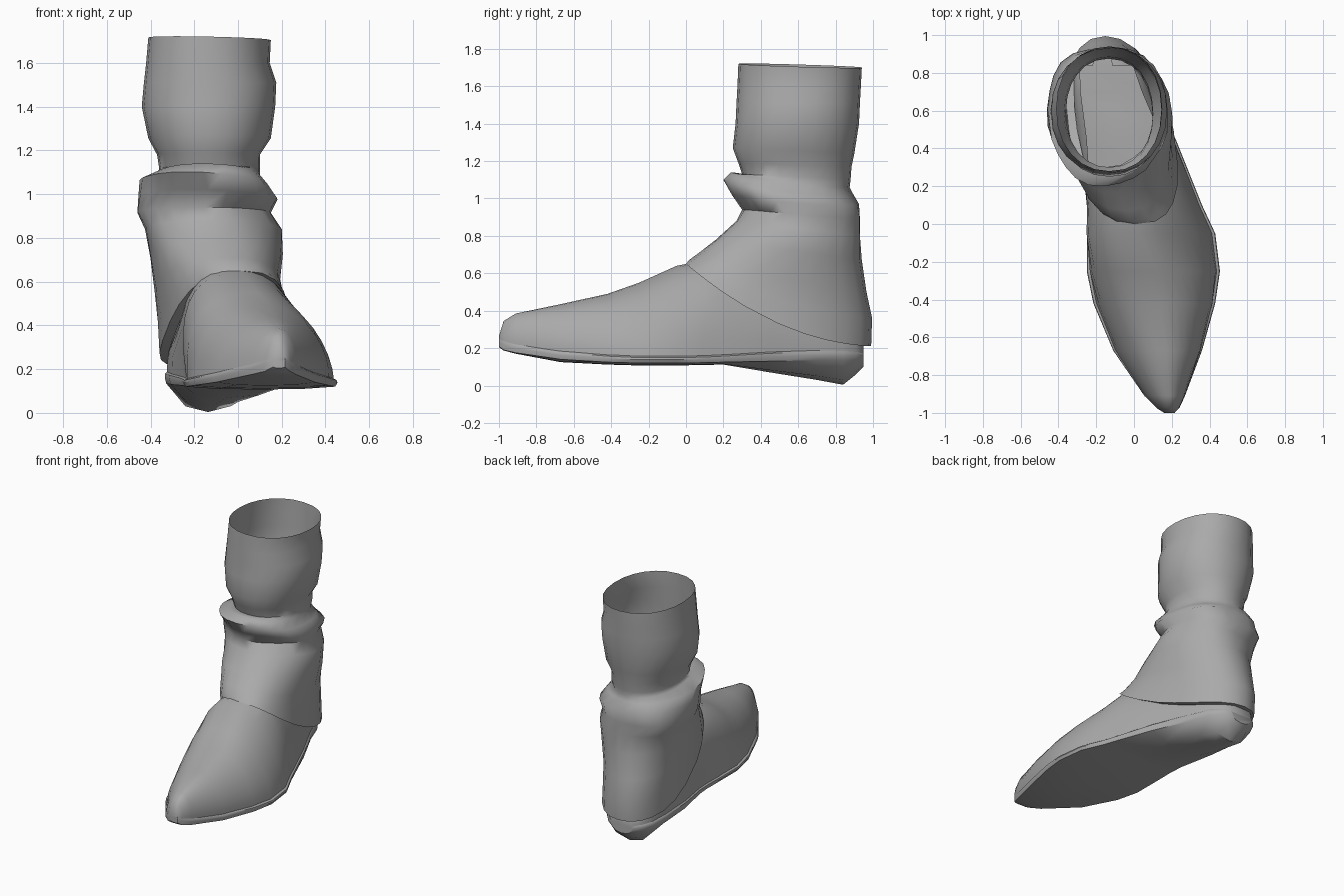
import bpy, bmesh, math

grey = bpy.data.materials.new("grey leather")
grey.diffuse_color = (0.4, 0.4, 0.4, 1)


def loft(name, rows, closed=False, caps=False, angle=40, cut=None):
    """Skin a list of equally long point rows; drop faces where cut() is true."""
    bm = bmesh.new()
    vr = [[bm.verts.new(p) for p in row] for row in rows]
    n = len(rows[0])
    for a, b in zip(vr, vr[1:]):
        for i in range(n if closed else n - 1):
            j = (i + 1) % n
            bm.faces.new((a[i], a[j], b[j], b[i]))
    if caps:
        bm.faces.new(vr[0])
        bm.faces.new(vr[-1])
    bmesh.ops.recalc_face_normals(bm, faces=bm.faces)
    if cut:
        gone = [f for f in bm.faces if cut(f.calc_center_median())]
        bmesh.ops.delete(bm, geom=gone, context='FACES')
    me = bpy.data.meshes.new(name)
    bm.to_mesh(me)
    bm.free()
    ob = bpy.data.objects.new(name, me)
    me.materials.append(grey)
    bpy.context.collection.objects.link(ob)
    bpy.ops.object.select_all(action='DESELECT')
    ob.select_set(True)
    bpy.context.view_layer.objects.active = ob
    bpy.ops.object.shade_smooth_by_angle(angle=math.radians(angle))
    return ob


def spow(v, p):
    return math.copysign(abs(v) ** p, v)


def ring(xl, xr, yf, yb, zf, zb, skew=0, sag=0, wob=0, phase=0, tilt=0, p=0.93, n=24):
    """Tilted oval round the leg: left, right, front, back, front z, back z."""
    cx, w, cy, d = (xl + xr) / 2, (xr - xl) / 2, (yf + yb) / 2, (yb - yf) / 2
    pts = []
    for i in range(n):
        a = 2 * math.pi * i / n
        # p makes the front half boxier
        q = p if math.sin(a) > 0 else 0.93
        c, s = spow(math.cos(a), q), spow(math.sin(a), q)
        # wrinkles vanish at the four extremes so the outline stays true
        k = 1 + wob * math.sin(2 * a) * math.sin(3 * a + phase)
        x = cx + w * k * c + skew * s
        z = zb + (zf - zb) * (1 + s) / 2 - sag * (1 - s * s) + tilt * c
        pts.append((x, cy - d * k * s, z))
    return pts


# Leg: plain cuff, pinched neck, slouched folds, ankle flaring to a slanted hem
loft("slouch_shaft", [
    ring(-0.41, 0.15, 0.28, 0.94, 1.72, 1.70, tilt=-0.006),
    ring(-0.42, 0.145, 0.275, 0.935, 1.60, 1.60),
    ring(-0.43, 0.175, 0.27, 0.93, 1.51, 1.51),
    ring(-0.44, 0.17, 0.265, 0.925, 1.40, 1.40),
    ring(-0.41, 0.15, 0.25, 0.90, 1.27, 1.24),
    ring(-0.37, 0.10, 0.28, 0.885, 1.19, 1.17),
    ring(-0.36, 0.10, 0.30, 0.88, 1.13, 1.10),
    ring(-0.37, 0.10, 0.24, 0.875, 1.14, 1.06, sag=0.01, tilt=-0.005),
    ring(-0.45, 0.14, 0.20, 0.89, 1.10, 1.03, sag=0.015, tilt=-0.015, wob=0.04),
    ring(-0.455, 0.18, 0.245, 0.925, 1.02, 0.97, sag=0.01, tilt=-0.01, wob=0.05, phase=1),
    ring(-0.46, 0.15, 0.30, 0.93, 0.94, 0.89, wob=0.06, phase=2),
    ring(-0.425, 0.20, 0.27, 0.93, 0.88, 0.80, wob=0.05, phase=3),
    ring(-0.40, 0.205, 0.16, 0.94, 0.78, 0.67, skew=0.02, wob=0.03, phase=4),
    ring(-0.375, 0.185, 0.07, 0.965, 0.71, 0.50, skew=0.05, sag=0.03, p=0.85),
    ring(-0.355, 0.19, 0.015, 0.995, 0.67, 0.36, skew=0.07, sag=0.06, p=0.78),
    ring(-0.345, 0.21, 0.0, 0.99, 0.65, 0.21, skew=0.08, sag=0.10, p=0.75),
    # hem turned in
    ring(-0.30, 0.165, 0.05, 0.945, 0.63, 0.215, skew=0.08, sag=0.09, p=0.75),
], closed=True, angle=65)

# Stations along the foot:
# y, left, right, seam z, sole edge z, keel z, crest x, crest z
stations = [
    (-1.0, 0.16, 0.215, 0.25, 0.21, 0.205, 0.19, 0.265),
    (-0.975, 0.12, 0.24, 0.24, 0.19, 0.187, 0.19, 0.345),
    (-0.91, 0.055, 0.27, 0.222, 0.175, 0.17, 0.19, 0.385),
    (-0.67, -0.11, 0.36, 0.185, 0.14, 0.125, 0.17, 0.435),
    (-0.42, -0.215, 0.43, 0.165, 0.125, 0.112, 0.14, 0.49),
    (-0.25, -0.25, 0.455, 0.157, 0.12, 0.107, 0.09, 0.55),
    (-0.05, -0.25, 0.43, 0.157, 0.12, 0.107, 0.02, 0.64),
    (0.1, -0.25, 0.36, 0.16, 0.122, 0.11, 0.0, 0.67),
    (0.2, -0.26, 0.32, 0.165, 0.125, 0.112, -0.02, 0.67),
    (0.45, -0.315, 0.22, 0.18, 0.13, 0.07, -0.05, 0.58),
    (0.7, -0.335, 0.10, 0.188, 0.135, 0.03, -0.12, 0.45),
    (0.84, -0.325, 0.05, 0.185, 0.135, 0.004, -0.15, 0.35),
    (0.91, -0.29, -0.01, 0.18, 0.138, 0.06, -0.15, 0.28),
    (0.95, -0.24, -0.06, 0.17, 0.14, 0.10, -0.16, 0.24),
]


# Foot upper: arched sections, full on the inner side, sloping on the outer
def arch(y, xl, xr, seam, edge, keel, cx, cz, n=18):
    mid, w = (xl + xr) / 2, (xr - xl) / 2 * 0.955
    outer = 1.15 if y < 0 else 0.95
    inner = 0.9 if y < -0.5 or y > 0.3 else 0.75
    pts = []
    for i in range(n + 1):
        a = math.pi * i / n
        p = outer if a < math.pi / 2 else inner
        s, c = abs(math.sin(a)) ** p, spow(math.cos(a), p)
        pts.append((mid + w * c + (cx - mid) * s, y, seam - 0.01 + (cz - seam + 0.01) * s))
    return pts


# Sole: rounded welt at the rim, belly dropping to a keel under the heel
def welt(y, xl, xr, seam, edge, keel, cx, cz):
    mid, w = (xl + xr) / 2, (xr - xl) / 2
    low = edge + (keel - edge) * 0.8
    prof = [(0.95, seam), (0.99, seam - 0.008), (1.0, (seam + edge) / 2), (0.97, edge), (0.55, low)]
    left = [(mid - w * k, y, z) for k, z in prof]
    right = [(mid + w * k, y, z) for k, z in reversed(prof)]
    return left + [(mid, y, keel)] + right


# The upper is open inside the ankle, just above the hem line
def inside_ankle(p):
    t = p.y / 0.99
    return p.y > 0.08 and p.z > 0.65 - 0.44 * t - 0.4 * t * (1 - t) + 0.09


loft("foot_upper", [arch(*s) for s in stations], caps=True, angle=50, cut=inside_ankle)
loft("sole", [welt(*s) for s in stations], closed=True, caps=True, angle=40)
